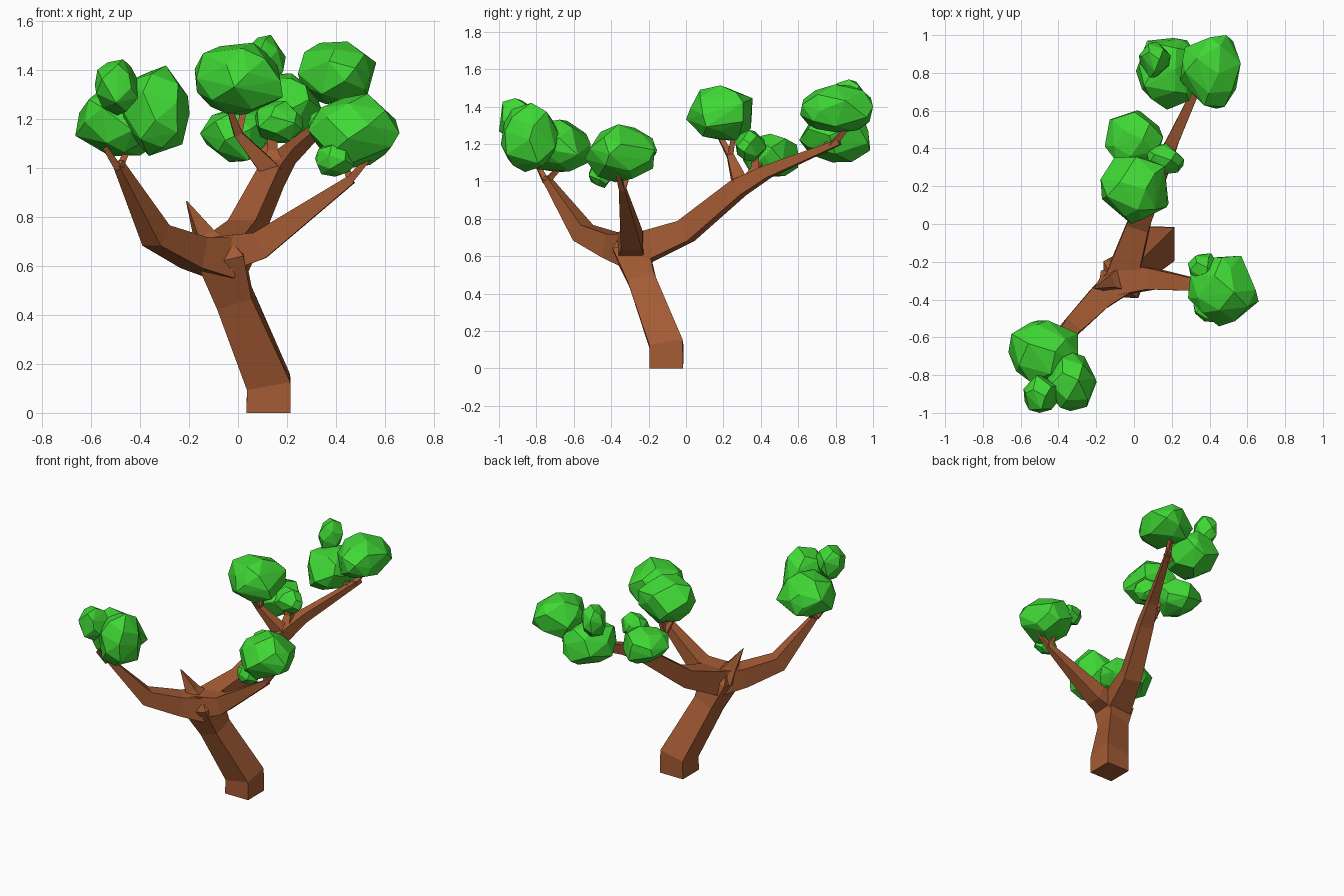
import bpy, bmesh, math, random
from mathutils import Vector


def material(name, color):
    m = bpy.data.materials.new(name)
    m.diffuse_color = color
    return m


BARK = material("bark", (0.37, 0.105, 0.034, 1))
LEAF = material("leaf", (0.05, 0.68, 0.035, 1))


def finish(bm, name, mat):
    bmesh.ops.recalc_face_normals(bm, faces=bm.faces)
    me = bpy.data.meshes.new(name)
    bm.to_mesh(me)
    bm.free()
    me.materials.append(mat)
    ob = bpy.data.objects.new(name, me)
    bpy.context.collection.objects.link(ob)


# Square-section limb along a path of (x, y, z, half width)
def limb(name, path, ref=(0, 0, 1)):
    pts = [Vector(p[:3]) for p in path]
    bm = bmesh.new()
    rings = []
    for i, p in enumerate(pts):
        d = Vector()
        if i > 0:
            d += (p - pts[i - 1]).normalized()
        if i < len(pts) - 1:
            d += (pts[i + 1] - p).normalized()
        d.normalize()
        if i == 0 and p.z == 0:
            d = Vector((0, 0, 1))
        u = Vector(ref)
        u = (u - d * u.dot(d)).normalized()
        v = d.cross(u)
        r = path[i][3]
        rings.append([bm.verts.new(p + u * a * r + v * b * r)
                      for a, b in ((1, 1), (-1, 1), (-1, -1), (1, -1))])
    for a, b in zip(rings, rings[1:]):
        for k in range(4):
            j = (k + 1) % 4
            bm.faces.new((a[k], a[j], b[j], b[k]))
    bm.faces.new(rings[0])
    bm.faces.new(rings[-1])
    finish(bm, name, BARK)


# Faceted leaf clump: convex hull of jittered sphere points fitted to a box
def clump(name, center, half, seed, n=24):
    rng = random.Random(seed)
    pts = []
    for i in range(n):
        z = 1 - 2 * (i + 0.5) / n
        t = i * 2.39996 + rng.uniform(-0.35, 0.35)
        s = math.sqrt(1 - z * z)
        pts.append(Vector((s * math.cos(t), s * math.sin(t), z)) * rng.uniform(0.9, 1.08))
    lo = [min(p[k] for p in pts) for k in range(3)]
    hi = [max(p[k] for p in pts) for k in range(3)]
    bm = bmesh.new()
    for p in pts:
        bm.verts.new([center[k] + half[k] * (2 * (p[k] - lo[k]) / (hi[k] - lo[k]) - 1)
                      for k in range(3)])
    res = bmesh.ops.convex_hull(bm, input=bm.verts)
    loose = [v for v in bm.verts if not v.link_faces]
    bmesh.ops.delete(bm, geom=loose, context='VERTS')
    finish(bm, name, LEAF)


# Trunk
limb("trunk", [(0.125, -0.105, 0, 0.09), (0.125, -0.105, 0.125, 0.09),
               (-0.015, -0.235, 0.47, 0.074), (-0.07, -0.295, 0.64, 0.095),
               (-0.08, -0.3, 0.69, 0.06)], ref=(1, 0, 0))

# Main branches
limb("left_branch", [(-0.06, -0.29, 0.635, 0.085), (-0.18, -0.39, 0.655, 0.065),
                     (-0.335, -0.55, 0.725, 0.05), (-0.49, -0.75, 1.02, 0.017)])
limb("right_branch", [(-0.1, -0.3, 0.64, 0.08), (0.09, -0.29, 0.685, 0.057),
                      (0.465, -0.34, 0.955, 0.018)])
limb("back_branch", [(-0.06, -0.27, 0.63, 0.085), (0.025, 0.0, 0.735, 0.06),
                     (0.135, 0.28, 0.965, 0.047), (0.2, 0.43, 1.05, 0.033),
                     (0.38, 0.82, 1.21, 0.015)])
limb("spike_branch", [(-0.1, -0.3, 0.66, 0.07), (-0.14, -0.31, 0.73, 0.036),
                      (-0.21, -0.34, 0.865, 0.002)])

# Twigs
TWIGS = [
    [(-0.49, -0.75, 1.0, 0.015), (-0.54, -0.79, 1.08, 0.011)],
    [(-0.485, -0.745, 1.0, 0.015), (-0.45, -0.67, 1.08, 0.011)],
    [(0.455, -0.34, 0.95, 0.016), (0.55, -0.37, 1.06, 0.01)],
    [(0.46, -0.34, 0.95, 0.015), (0.42, -0.3, 1.07, 0.01)],
    [(0.14, 0.29, 0.98, 0.04), (0.0, 0.235, 1.14, 0.017), (-0.04, 0.17, 1.26, 0.011)],
    [(0.0, 0.235, 1.13, 0.016), (0.03, 0.26, 1.27, 0.01)],
    [(0.15, 0.34, 1.0, 0.04), (0.14, 0.37, 1.07, 0.022), (0.14, 0.37, 1.16, 0.018)],
    [(0.14, 0.37, 1.06, 0.02), (0.06, 0.42, 1.12, 0.012)],
    [(0.36, 0.78, 1.19, 0.016), (0.41, 0.88, 1.31, 0.011)],
    [(0.34, 0.74, 1.17, 0.016), (0.25, 0.79, 1.25, 0.01)],
]
for i, t in enumerate(TWIGS):
    limb(f"twig_{i + 1}", t, ref=(0, 1, 0))

# Leaf clumps: centre and half sizes
CLUMPS = [
    ((-0.48, -0.69, 1.19), (0.185, 0.18, 0.14)),
    ((-0.335, -0.835, 1.235), (0.137, 0.155, 0.185)),
    ((-0.495, -0.9, 1.33), (0.09, 0.1, 0.115)),
    ((0.473, -0.355, 1.15), (0.187, 0.187, 0.155)),
    ((0.395, -0.455, 1.035), (0.08, 0.065, 0.07)),
    ((0.362, -0.235, 1.175), (0.077, 0.08, 0.075)),
    ((0.003, 0.178, 1.365), (0.18, 0.178, 0.148)),
    ((0.0, 0.45, 1.14), (0.155, 0.15, 0.115)),
    ((0.165, 0.345, 1.19), (0.1, 0.083, 0.085)),
    ((0.405, 0.805, 1.39), (0.16, 0.195, 0.128)),
    ((0.175, 0.795, 1.245), (0.165, 0.19, 0.143)),
    ((0.11, 0.87, 1.44), (0.085, 0.095, 0.105)),
]
for i, (c, h) in enumerate(CLUMPS):
    clump(f"leaf_clump_{i + 1}", c, h, seed=i + 5, n=26 if max(h) > 0.12 else 20)
